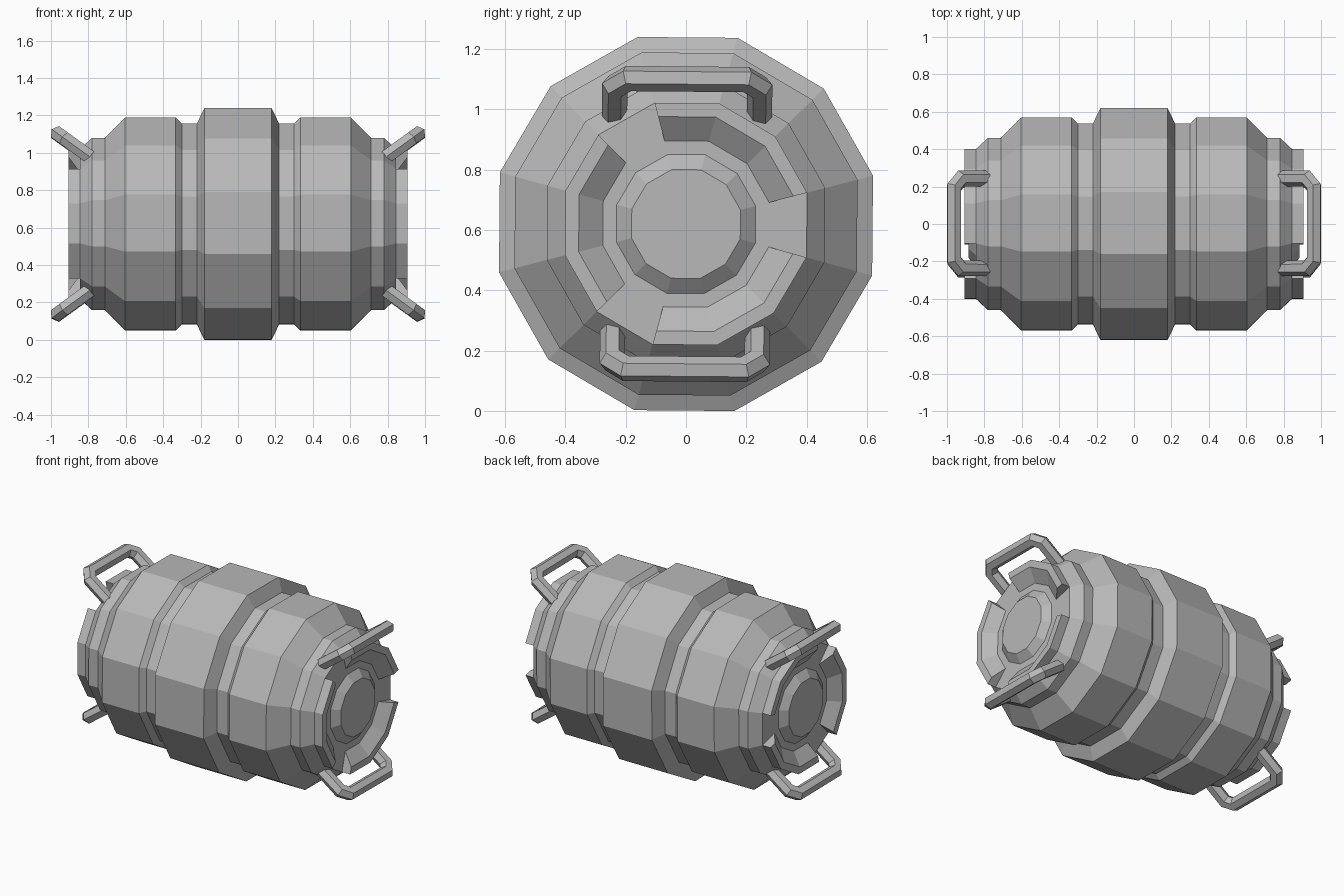
import bpy
import bmesh
from math import cos, sin, radians
from mathutils import Vector

cube = bpy.data.objects.get("Cube")
if cube:
    bpy.data.objects.remove(cube, do_unlink=True)

SIDES = 12
STEP = 360 / SIDES
AXIS_Z = 0.6195

metal = bpy.data.materials.new("grey_metal")
metal.use_nodes = True
grey = (0.48, 0.48, 0.48, 1)
metal.diffuse_color = grey
metal.node_tree.nodes["Principled BSDF"].inputs["Base Color"].default_value = grey


def ring_point(x, apothem, corner):
    """Corner of a twelve-sided ring around the x axis, flat side up."""
    a = radians((corner + 0.5) * STEP)
    r = apothem / cos(radians(STEP / 2))
    return Vector((x, r * cos(a), r * sin(a)))


def skin(bm, rows, closed):
    """Join rows of points by quads; closed wraps each row around."""
    rows = [[bm.verts.new(p) for p in row] for row in rows]
    for a, b in zip(rows, rows[1:]):
        n = len(a)
        for i in range(n if closed else n - 1):
            j = (i + 1) % n
            bm.faces.new((a[i], a[j], b[j], b[i]))
    return rows


def finish(bm, name, mirror_axes):
    mesh = bpy.data.meshes.new(name)
    bm.to_mesh(mesh)
    bm.free()
    mesh.materials.append(metal)
    obj = bpy.data.objects.new(name, mesh)
    bpy.context.collection.objects.link(obj)
    obj.location.z = AXIS_Z
    obj.rotation_euler.x = radians(-0.5)
    mirror = obj.modifiers.new("Mirror", "MIRROR")
    mirror.use_axis = mirror_axes
    return obj


# Barrel: half profile from the middle band out to the raised hub
profile = [(0, 0.618), (0.18, 0.618), (0.22, 0.535), (0.30, 0.535),
           (0.333, 0.567), (0.605, 0.567), (0.712, 0.46), (0.78, 0.46),
           (0.845, 0.40), (0.845, 0.275), (0.845, 0.23), (0.885, 0.18)]
bm = bmesh.new()
rows = skin(bm, [[ring_point(x, r, c) for c in range(SIDES)] for x, r in profile], True)
bm.faces.new(rows[-1])
bmesh.ops.recalc_face_normals(bm, faces=bm.faces[:])
if max(bm.faces, key=lambda f: f.calc_center_median().x).normal.x < 0:
    bmesh.ops.reverse_faces(bm, faces=bm.faces[:])

# Three tapered pockets in the end face, one in each gap of the rim
pockets = []
for c in (0, 4, 8):
    corners = {rows[k][(c + d) % SIDES] for k in (8, 9) for d in (0, 1)}
    pockets += [f for f in bm.faces if set(f.verts) == corners]
bmesh.ops.inset_individual(bm, faces=pockets, thickness=0.02, use_even_offset=True)
bmesh.ops.inset_individual(bm, faces=pockets, thickness=0.02, depth=-0.03,
                           use_even_offset=True)
finish(bm, "barrel", (True, False, False))

# Rim guards: three raised arcs with sloped inner faces on each end
section = [(0.835, 0.40), (0.905, 0.40), (0.905, 0.355), (0.84, 0.268)]
bm = bmesh.new()
for start in (1, 5, 9):
    arc = skin(bm, [[ring_point(x, r, c) for x, r in section]
                    for c in range(start - 1, start + 3)], True)
    bm.faces.new(arc[0])
    bm.faces.new(arc[-1])
bmesh.ops.recalc_face_normals(bm, faces=bm.faces[:])
finish(bm, "rim_guards", (True, False, False))

# Carry handles: six-sided bar bent in a slanted plane, chamfered corners
foot = Vector((0.79, 0, 0.355))
out = Vector((0.962, 0, 0.48)) - foot
length = out.length
out.normalize()
side = Vector((0, 1, 0))
normal = out.cross(side)
half, cut, radius = 0.24, 0.045, 0.042
flat = [(-half, 0), (-half, length - cut), (cut - half, length),
        (half - cut, length), (half, length - cut), (half, 0)]
path = [foot + side * s + out * d for s, d in flat]
rings = []
for i, p in enumerate(path):
    before = (p - path[i - 1]).normalized() if i else None
    after = (path[i + 1] - p).normalized() if i < len(path) - 1 else None
    before, after = before or after, after or before
    tangent = (before + after).normalized()
    miter = normal.cross(tangent) / tangent.dot(before)
    rings.append([p + radius * (miter * cos(radians(a)) + normal * sin(radians(a)))
                  for a in range(0, 360, 60)])
bm = bmesh.new()
bar = skin(bm, rings, True)
bm.faces.new(bar[0])
bm.faces.new(bar[-1])
bmesh.ops.recalc_face_normals(bm, faces=bm.faces[:])
finish(bm, "carry_handles", (True, False, True))
